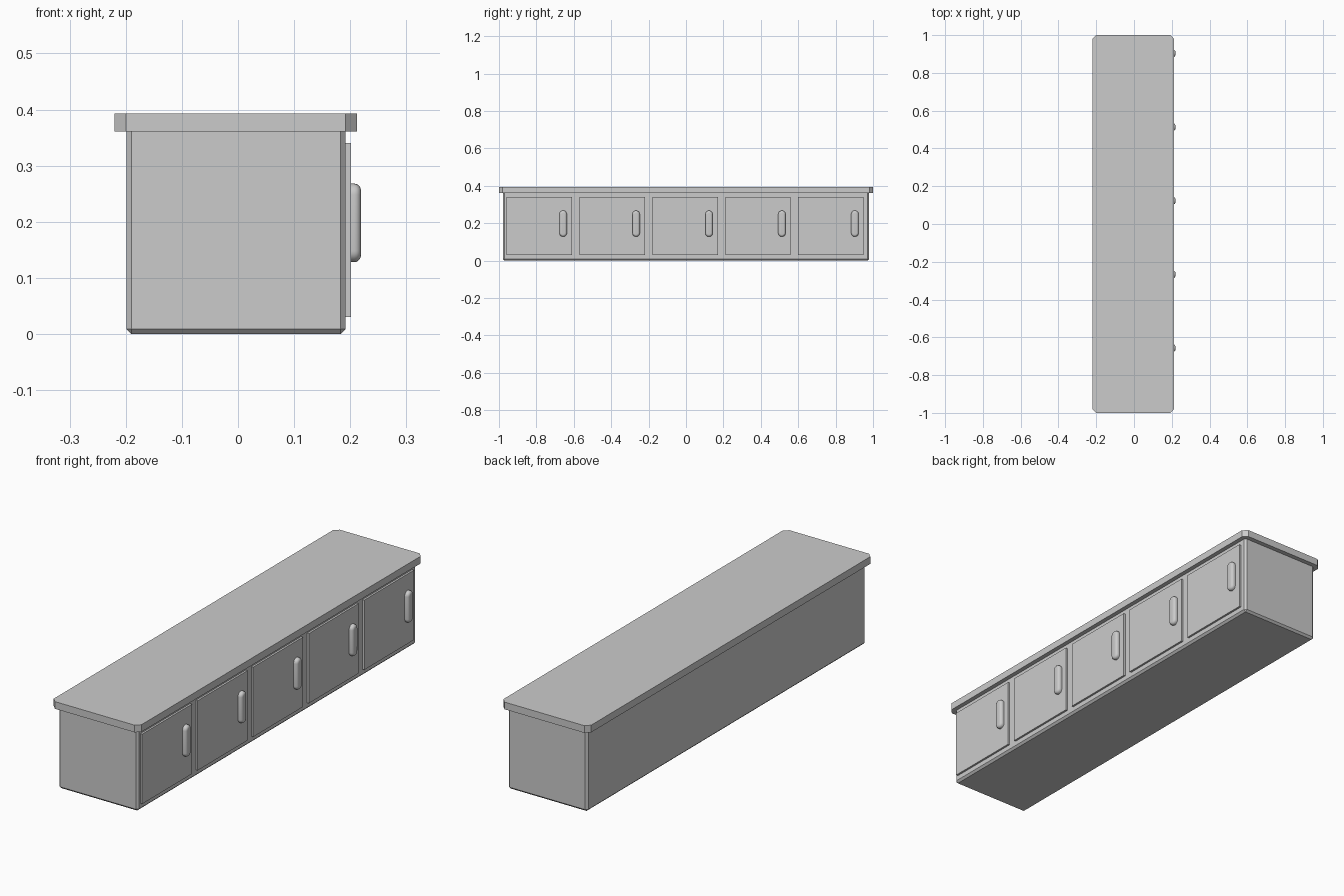
import bpy, bmesh
from math import sin, cos, pi

if "Cube" in bpy.data.objects:
    bpy.data.objects.remove(bpy.data.objects["Cube"])


def finish(bm, name):
    bmesh.ops.recalc_face_normals(bm, faces=bm.faces)
    mesh = bpy.data.meshes.new(name)
    bm.to_mesh(mesh)
    bm.free()
    ob = bpy.data.objects.new(name, mesh)
    bpy.context.collection.objects.link(ob)
    return ob


def box(name, lo, hi, chamfer=0, pick=None):
    """Box between two corners, chamfering the edges chosen by pick."""
    bm = bmesh.new()
    bmesh.ops.create_cube(bm, size=1)
    for v in bm.verts:
        v.co = [(a + b) / 2 + c * (b - a) for a, b, c in zip(lo, hi, v.co)]
    if chamfer:
        edges = [e for e in bm.edges if pick(e)]
        bmesh.ops.bevel(bm, geom=edges, offset=chamfer, segments=1,
                        affect='EDGES', profile=0.5)
    return finish(bm, name)


def is_vertical(e):
    return abs(e.verts[0].co.z - e.verts[1].co.z) > 0.01


def not_top(e):
    return min(v.co.z for v in e.verts) < 0.01


def handle(name, x, y, z, radius, half, depth, rnd, arc=12, steps=5):
    """Upright stadium-shaped pull with a rounded outer rim."""
    profile = [(radius, -0.004)]
    for i in range(steps + 1):
        a = i / steps * pi / 2
        profile.append((radius - rnd + rnd * cos(a), depth - rnd + rnd * sin(a)))
    bm = bmesh.new()
    rings = []
    for r, d in profile:
        ring = []
        for end in (0, 1):
            for i in range(arc + 1):
                a = pi * (end + i / arc)
                dz = half if end == 0 else -half
                ring.append(bm.verts.new((x + d, y + r * cos(a), z + dz + r * sin(a))))
        rings.append(ring)
    n = len(rings[0])
    for lower, upper in zip(rings, rings[1:]):
        for i in range(n):
            j = (i + 1) % n
            bm.faces.new((lower[i], lower[j], upper[j], upper[i]))
    bm.faces.new(rings[0])
    bm.faces.new(rings[-1])
    ob = finish(bm, name)
    bpy.context.view_layer.objects.active = ob
    ob.select_set(True)
    bpy.ops.object.shade_smooth_by_angle(angle=0.7)
    ob.select_set(False)


# Cabinet carcass, chamfered on its vertical and bottom edges
box("cabinet_body", (-0.199, -0.979, 0), (0.192, 0.979, 0.361), 0.009, not_top)

# Overhanging worktop with clipped corners
box("worktop", (-0.22, -1, 0.361), (0.212, 1, 0.393), 0.02, is_vertical)

# Five doors, each with a pull near its far edge
for k in range(5):
    yc = -0.005 + (k - 2) * 0.39
    box(f"door_{k + 1}", (0.188, yc - 0.175, 0.03), (0.201, yc + 0.175, 0.34))
    handle(f"door_handle_{k + 1}", 0.201, yc + 0.128, 0.198, 0.02, 0.05, 0.018, 0.012)
